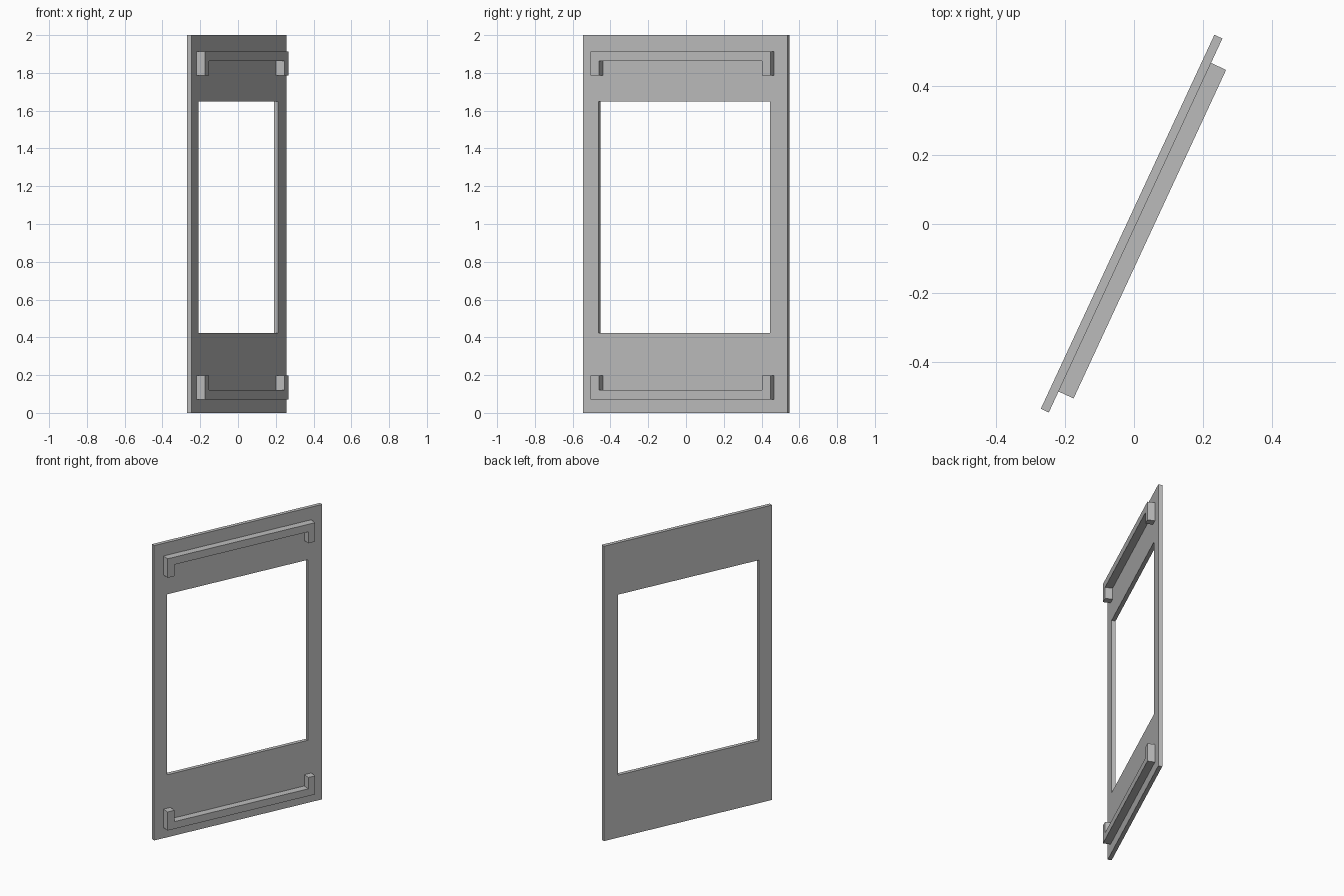
import bpy
import bmesh
import math
from mathutils import Matrix

cube = bpy.data.objects.get("Cube")
if cube:
    bpy.data.objects.remove(cube, do_unlink=True)

# One plain grey for the whole panel
grey = bpy.data.materials.new("grey")
grey.use_nodes = True
colour = (0.5, 0.5, 0.5, 1)
grey.diffuse_color = colour
grey.node_tree.nodes["Principled BSDF"].inputs["Base Color"].default_value = colour

# Local x runs along the panel, local -y is the side with the handles
TURN = Matrix.Rotation(math.radians(65.1), 4, "Z")


def extruded(name, outlines, back, front):
    """Extrude flat (x, z) outlines from depth back to depth front."""
    bm = bmesh.new()
    for outline in outlines:
        bm.faces.new([bm.verts.new((x, -back, z)) for x, z in outline])
    bmesh.ops.remove_doubles(bm, verts=bm.verts, dist=0.0001)
    result = bmesh.ops.extrude_face_region(bm, geom=bm.faces[:], use_keep_orig=True)
    moved = [g for g in result["geom"] if isinstance(g, bmesh.types.BMVert)]
    bmesh.ops.translate(bm, verts=moved, vec=(0, back - front, 0))
    bmesh.ops.recalc_face_normals(bm, faces=bm.faces)
    mesh = bpy.data.meshes.new(name)
    bm.to_mesh(mesh)
    bm.free()
    mesh.materials.append(grey)
    obj = bpy.data.objects.new(name, mesh)
    obj.matrix_world = TURN
    bpy.context.collection.objects.link(obj)
    return obj


# Thin panel with a rectangular window
xs = (-0.599, -0.508, 0.493, 0.595)
zs = (0, 0.424, 1.648, 2)
cells = [[(xs[i], zs[j]), (xs[i + 1], zs[j]), (xs[i + 1], zs[j + 1]), (xs[i], zs[j + 1])]
         for i in range(3) for j in range(3) if (i, j) != (1, 1)]
extruded("panel", cells, -0.0195, 0.006)


# U-shaped handles, feet pointing towards the window
def handle(name, outer, inner, tip):
    left, right, width = -0.532, 0.517, 0.049
    extruded(name, [[(left, outer), (right, outer), (right, tip), (right - width, tip),
                     (right - width, inner), (left + width, inner),
                     (left + width, tip), (left, tip)]], 0.006, 0.054)


handle("upper_handle", 1.914, 1.863, 1.785)
handle("lower_handle", 0.071, 0.12, 0.197)
